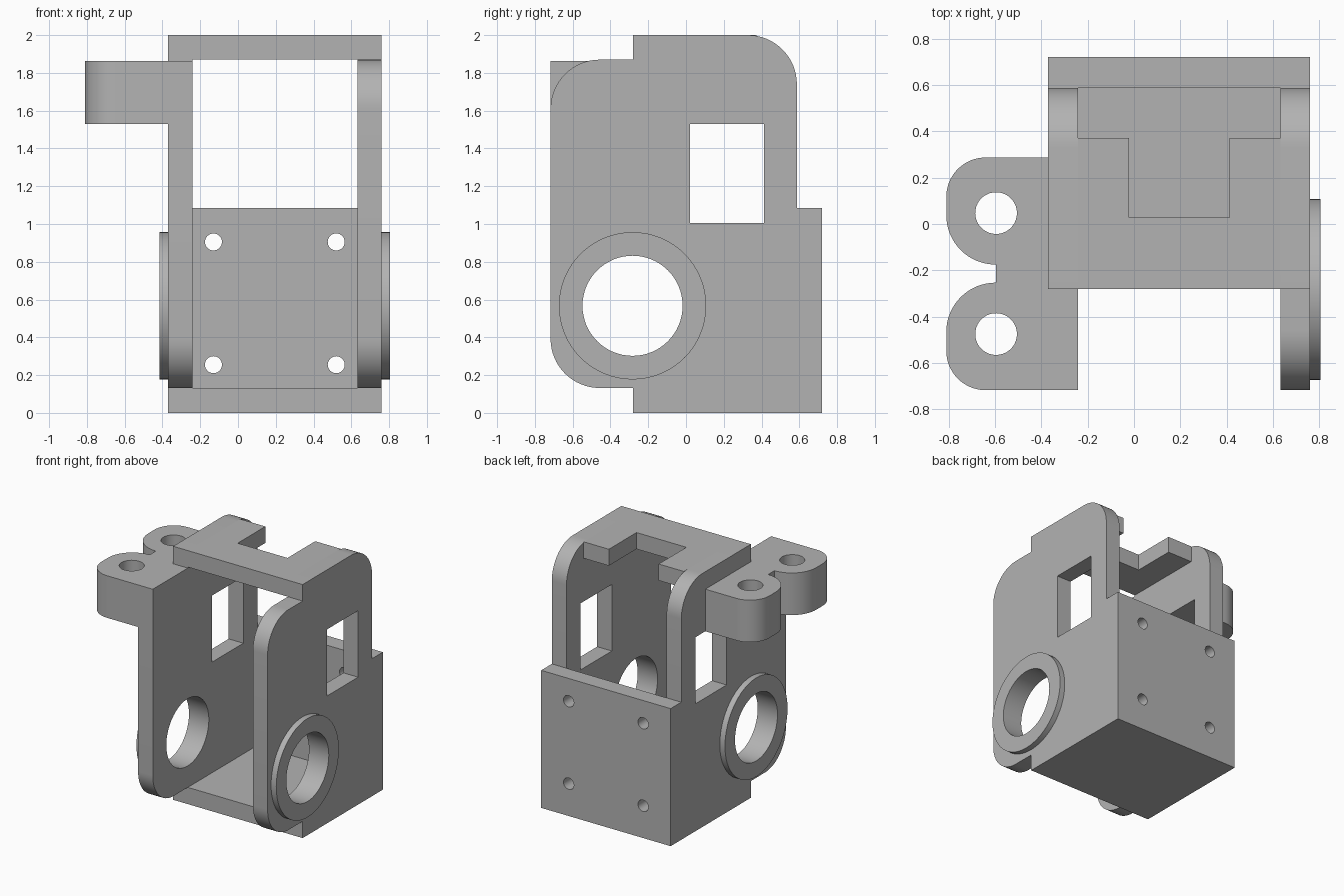
import bpy, bmesh, math
from mathutils import Matrix, Vector

cube = bpy.data.objects.get("Cube")
if cube:
    bpy.data.objects.remove(cube, do_unlink=True)

grey = bpy.data.materials.new("plain_grey")
grey.use_nodes = True
colour = (0.45, 0.45, 0.45, 1)
grey.diffuse_color = colour
grey.node_tree.nodes["Principled BSDF"].inputs["Base Color"].default_value = colour

# Which world axes the profile's u, v and depth follow
FRAMES = {
    "x": Matrix(((0, 0, 1, 0), (1, 0, 0, 0), (0, 1, 0, 0), (0, 0, 0, 1))),
    "y": Matrix(((1, 0, 0, 0), (0, 0, -1, 0), (0, 1, 0, 0), (0, 0, 0, 1))),
    "z": Matrix.Identity(4),
}


def rounded(corners, steps=16):
    """Outline from (u, v) or (u, v, radius) right-angled corners."""
    out = []
    for i, c in enumerate(corners):
        p = Vector(c[:2])
        if len(c) == 2:
            out.append(p)
            continue
        a = (Vector(corners[i - 1][:2]) - p).normalized() * c[2]
        b = (Vector(corners[(i + 1) % len(corners)][:2]) - p).normalized() * c[2]
        for k in range(steps + 1):
            t = k / steps * math.pi / 2
            out.append(p + a * (1 - math.sin(t)) + b * (1 - math.cos(t)))
    return out


def circle(u, v, r, n=64):
    return [Vector((u + r * math.cos(2 * math.pi * k / n),
                    v + r * math.sin(2 * math.pi * k / n))) for k in range(n)]


def rect(u0, u1, v0, v1):
    return rounded([(u0, v0), (u1, v0), (u1, v1), (u0, v1)])


def prism(name, axis, lo, hi, outline, holes=()):
    """Extrude a filled profile with holes along an axis."""
    curve = bpy.data.curves.new(name, "CURVE")
    curve.dimensions = "2D"
    curve.fill_mode = "BOTH"
    curve.extrude = (hi - lo) / 2
    for loop in (outline, *holes):
        spline = curve.splines.new("POLY")
        spline.points.add(len(loop) - 1)
        for point, p in zip(spline.points, loop):
            point.co = (p.x, p.y, 0, 1)
        spline.use_cyclic_u = True
    obj = bpy.data.objects.new(name, curve)
    bpy.context.collection.objects.link(obj)
    bpy.ops.object.select_all(action="DESELECT")
    obj.select_set(True)
    bpy.context.view_layer.objects.active = obj
    bpy.ops.object.convert(target="MESH")
    obj = bpy.context.object
    middle = (lo + hi) / 2 * (-1 if axis == "y" else 1)
    obj.data.transform(FRAMES[axis] @ Matrix.Translation((0, 0, middle)))
    bm = bmesh.new()
    bm.from_mesh(obj.data)
    bmesh.ops.remove_doubles(bm, verts=bm.verts, dist=1e-5)
    bmesh.ops.recalc_face_normals(bm, faces=bm.faces)
    bm.to_mesh(obj.data)
    bm.free()
    obj.data.materials.clear()
    obj.data.materials.append(grey)
    bpy.ops.object.shade_smooth_by_angle(angle=math.radians(30))
    return obj


OUT_R, IN_R, IN_L, OUT_L = -0.37, -0.242, 0.632, 0.76
FRONT, STEP, REAR, BACK = -0.717, -0.28, 0.587, 0.72
FLOOR, WALL, CEIL, TOP = 0.132, 1.085, 1.87, 2.0

# Side plates with window and bore; the right one has a square front top corner
bore = circle(-0.283, 0.567, 0.265)
window = rect(0.022, 0.412, 1.005, 1.53)
base = [(STEP, FLOOR), (STEP, 0), (BACK, 0), (BACK, WALL), (REAR, WALL),
        (REAR, TOP, 0.26)]
for name, x0, x1, front in (
        ("left_side_plate", IN_L, OUT_L, [(STEP, TOP), (STEP, CEIL), (FRONT, CEIL, 0.26)]),
        ("right_side_plate", OUT_R, IN_R, [(STEP, TOP), (STEP, 1.862), (FRONT, 1.862)])):
    prism(name, "x", x0, x1, rounded(base + front + [(FRONT, FLOOR, 0.26)]), [bore, window])

# Raised collars around the bores
for name, x0, x1 in (("left_collar", OUT_L, 0.805), ("right_collar", -0.415, OUT_R)):
    prism(name, "x", x0, x1, circle(-0.283, 0.567, 0.39), [bore])

# Floor and drilled back wall
prism("floor_plate", "z", 0, FLOOR, rect(IN_R, IN_L, STEP, REAR))
screws = [circle(x, z, 0.045, 32) for x in (-0.13, 0.52) for z in (0.255, 0.905)]
prism("back_wall", "y", REAR, BACK, rect(IN_R, IN_L, 0, WALL), screws)

# Notched top bridge
prism("top_bridge", "z", CEIL, TOP, rounded([
    (IN_R, STEP), (IN_L, STEP), (IN_L, 0.372), (0.413, 0.372), (0.413, 0.027),
    (-0.022, 0.027), (-0.022, 0.372), (IN_R, 0.372)]))

# Twin mounting lugs on the right side
prism("mounting_lugs", "z", 1.53, 1.862, rounded([
    (OUT_R, FRONT), (OUT_R, 0.287), (-0.81, 0.287, 0.17), (-0.81, -0.175, 0.213),
    (-0.595, -0.175), (-0.595, -0.253), (-0.81, -0.253, 0.213), (-0.81, FRONT, 0.17)]),
    [circle(-0.595, y, 0.09, 40) for y in (0.047, -0.475)])
